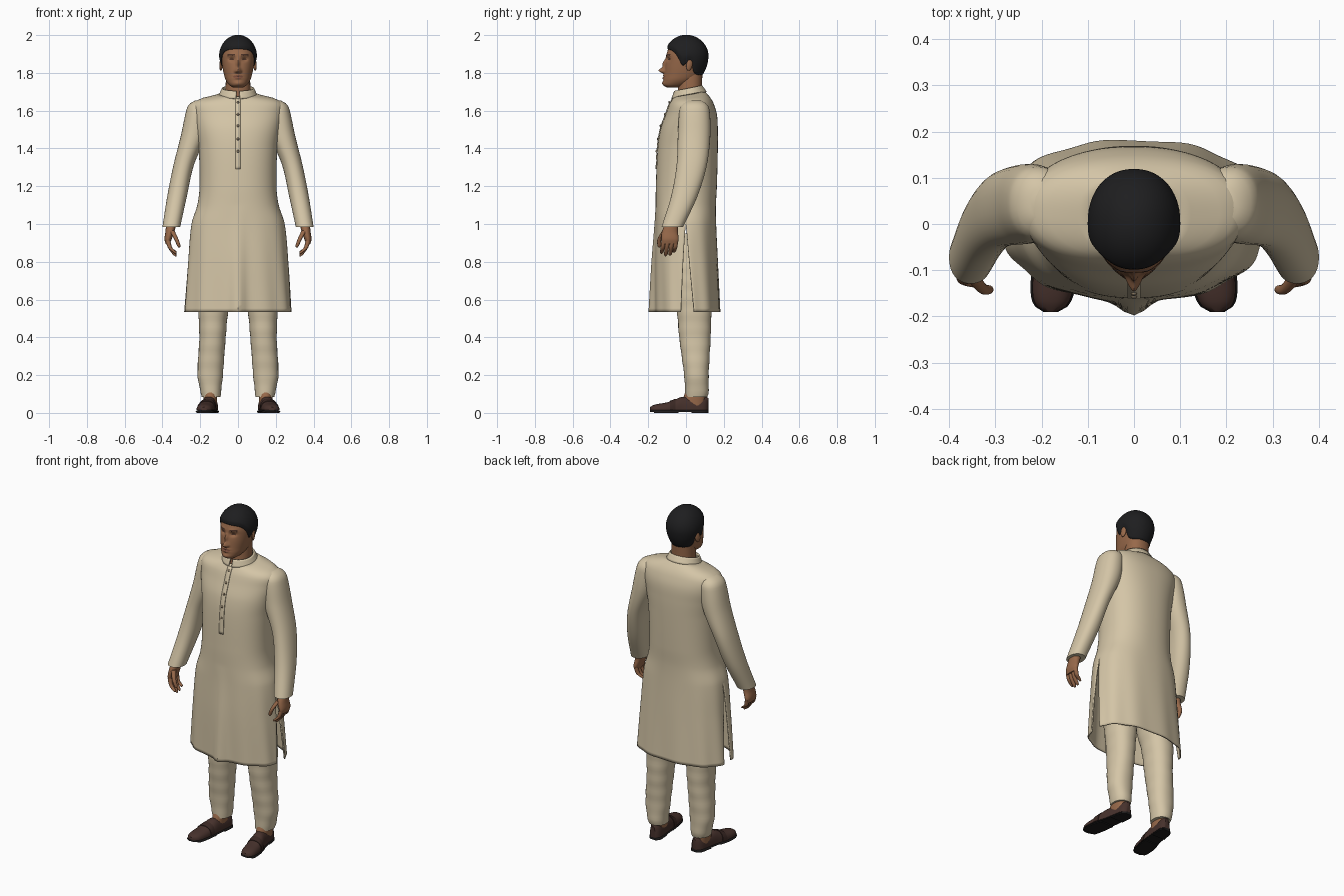
import bpy, bmesh
from math import sin, cos, pi, exp, sqrt, radians
from mathutils import Matrix

cube = bpy.data.objects.get("Cube")
if cube:
    bpy.data.objects.remove(cube, do_unlink=True)


def material(name, r, g, b):
    m = bpy.data.materials.new(name)
    m.use_nodes = True
    m.diffuse_color = (r, g, b, 1)
    shader = m.node_tree.nodes["Principled BSDF"]
    shader.inputs["Base Color"].default_value = (r, g, b, 1)
    shader.inputs["Roughness"].default_value = 0.8
    return m


CLOTH = material("cream cloth", .66, .56, .385)
SKIN = material("brown skin", .31, .14, .068)
LIP = material("lip", .22, .085, .05)
BROW = material("brow and eye", .07, .032, .02)
HAIR = material("black hair", .013, .013, .014)
SHOE = material("brown leather", .062, .031, .025)
STRAP = material("dark leather", .042, .021, .017)
SOLE = material("black sole", .012, .011, .011)
BUTTON = material("button", .25, .19, .12)


def finish(name, bm, mats, thick=0, angle=45):
    bmesh.ops.remove_doubles(bm, verts=bm.verts, dist=1e-5)
    bmesh.ops.recalc_face_normals(bm, faces=bm.faces)
    for f in bm.faces:
        f.smooth = True
    me = bpy.data.meshes.new(name)
    bm.to_mesh(me)
    bm.free()
    me.set_sharp_from_angle(angle=radians(angle))
    ob = bpy.data.objects.new(name, me)
    bpy.context.scene.collection.objects.link(ob)
    for m in mats:
        me.materials.append(m)
    if thick:
        mod = ob.modifiers.new("thickness", "SOLIDIFY")
        mod.thickness, mod.offset = thick, 0
    return ob


def bridge(bm, rings, loop=True, caps=True):
    """Join a list of point rings with quads."""
    vs = [[bm.verts.new(p) for p in r] for r in rings]
    n = len(vs[0])
    for a, b in zip(vs, vs[1:]):
        for i in range(n if loop else n - 1):
            j = (i + 1) % n
            bm.faces.new((a[i], a[j], b[j], b[i]))
    if caps:
        bm.faces.new(vs[0])
        bm.faces.new(vs[-1])


def at(rows, t):
    """Smooth lookup in a table whose rows start with an increasing key."""
    t = min(max(t, rows[0][0]), rows[-1][0])
    k = next(i for i in range(len(rows) - 1) if t <= rows[i + 1][0])
    a, b = rows[k], rows[k + 1]
    p, q = rows[max(k - 1, 0)], rows[min(k + 2, len(rows) - 1)]
    h = b[0] - a[0]
    u = (t - a[0]) / h
    out = []
    for i in range(1, len(a)):
        ma = (b[i] - p[i]) / (b[0] - p[0]) * h
        mb = (q[i] - a[i]) / (q[0] - a[0]) * h
        out.append(a[i] + ma * u + (3 * (b[i] - a[i]) - 2 * ma - mb) * u * u
                   + (2 * (a[i] - b[i]) + ma + mb) * u ** 3)
    return out


def power(v, p):
    return abs(v) ** (2 / p) * (1 if v >= 0 else -1)


def span(a, b, n):
    return [a + (b - a) * i / (n - 1) for i in range(n)]


def limb(name, mat, rows, side=1, steps=24, cols=32, p=2.2, wrinkle=0):
    """Loft of level ovals: rows are (z, centre x, centre y, radius x, radius y)."""
    rings = []
    for z in span(rows[0][0], rows[-1][0], steps):
        cx, cy, rx, ry = at(rows, z)
        k = 1 + wrinkle * sin(z * 75)
        rings.append([(side * (cx + rx * k * power(cos(a), p)), cy + ry * k * power(sin(a), p), z)
                      for a in (2 * pi * i / cols for i in range(cols))])
    bm = bmesh.new()
    bridge(bm, rings)
    return finish(name, bm, [mat])


# Tunic: rows are (z, half width, front y, back y, tilt of the ring)
TUNIC = [(.535, .282, -.163, .178, 0), (.8, .262, -.163, .165, 0), (1, .243, -.158, .156, 0),
         (1.1, .212, -.157, .155, 0), (1.2, .2, -.156, .16, 0), (1.4, .205, -.147, .165, 0),
         (1.5, .22, -.132, .165, 0), (1.58, .235, -.104, .16, 0), (1.635, .233, -.085, .142, .03),
         (1.66, .19, -.072, .124, .08), (1.675, .115, -.066, .105, .15), (1.685, .085, -.06, .092, .2)]


def tunic_point(a, z):
    rx, front, back, tilt = at(TUNIC, z)
    low = min(max((1.1 - z) / .55, 0), 1)
    cy, ry = (front + back) / 2, (back - front) / 2
    k = 1 + .014 * low * sin(11 * a + 2 * z)
    x, y = rx * k * power(cos(a), 2.3), cy + ry * k * power(sin(a), 2.3)
    if sin(a) < 0:
        y -= .03 * low * exp(-(x / .035) ** 2)
    return x, y, z + tilt * y


bm = bmesh.new()
levels = span(.535, 1.0, 26) + span(1.0, 1.685, 60)[1:]
for start in (pi, 0):
    sheet = []
    for z in levels:
        slit = .16 * max(0, 1 - z) / .465
        sheet.append([tunic_point(a, z) for a in span(start + slit, start + pi - slit, 61)])
    bridge(bm, sheet, loop=False, caps=False)
finish("tunic", bm, [CLOTH], thick=.007)

# Standing collar, open at the front
bm = bmesh.new()
rings = []
for t in span(0, 1, 5):
    rx, ry = .098 - .016 * t, .09 - .019 * t
    ring = []
    for a in span(-pi / 2 + .1, 1.5 * pi - .1, 49):
        y = .016 - .004 * t + ry * sin(a)
        ring.append((rx * cos(a), y, 1.677 + .038 * t + .2 * y))
    rings.append(ring)
bridge(bm, rings, loop=False, caps=False)
finish("collar", bm, [CLOTH], thick=.008)

# Button placket and buttons
bm = bmesh.new()
bridge(bm, [[(x, tunic_point(-pi / 2, z)[1] - .006, tunic_point(-pi / 2, z)[2])
             for x in (-.014, 0, .014)] for z in span(1.29, 1.672, 24)], loop=False, caps=False)
finish("placket", bm, [CLOTH], thick=.004)
bm = bmesh.new()
for z in (1.645, 1.58, 1.52, 1.45, 1.385):
    y = tunic_point(-pi / 2, z)[1] - .009
    bmesh.ops.create_uvsphere(bm, u_segments=12, v_segments=8, radius=.007,
                              matrix=Matrix.Translation((0, y, z)) @ Matrix.Diagonal((1, .6, 1, 1)))
finish("buttons", bm, [BUTTON])

# Neck and head: skull rows are (z, half width, front y, back y)
limb("neck", SKIN, [(1.62, 0, .02, .07, .068), (1.7, 0, .02, .066, .064), (1.8, 0, .025, .064, .062)])
SKULL = [(1.722, .026, -.1, -.04), (1.735, .046, -.118, .01), (1.76, .064, -.119, .055),
         (1.79, .074, -.115, .085), (1.83, .082, -.111, .1), (1.88, .088, -.104, .108), (2, .088, -.104, .108)]
# Facial relief: (x, z, depth, spread x, spread z), mirrored in x
RELIEF = [(0, 1.813, .031, .012, .014), (0, 1.85, .016, .009, .024), (.012, 1.808, .009, .008, .008),
          (.034, 1.872, -.011, .016, .011), (.03, 1.895, .005, .022, .008), (0, 1.786, .006, .022, .005),
          (0, 1.772, .007, .019, .006), (0, 1.745, .006, .02, .012)]


def skull_point(a, z):
    rx, front, back = at(SKULL, z)
    dome = sqrt(max(0, 1 - (max(0, z - 1.88) / .115) ** 2))
    cy = (front + back) / 2
    return rx * dome * power(cos(a), 2.15), cy + (back - front) / 2 * dome * power(sin(a), 2.15), z


def face_point(a, z):
    x, y, z = skull_point(a, z)
    if y < -.04:
        y -= sum(d * exp(-((abs(x) - px) / sx) ** 2 - ((z - pz) / sz) ** 2) for px, pz, d, sx, sz in RELIEF)
    return x, y, z


bm = bmesh.new()
heights = span(1.722, 1.88, 64) + [1.88 + .115 * sin(u) for u in span(0, pi / 2, 28)][1:]
bridge(bm, [[face_point(2 * pi * i / 144, z) for i in range(144)] for z in heights[:-1]])
head = finish("head", bm, [SKIN, LIP, BROW])
for f in head.data.polygons:
    x, y, z = f.center
    x = abs(x)
    if y < -.05:
        if (x / .025) ** 2 + ((z - 1.779) / .011) ** 2 < 1:
            f.material_index = 1
        elif ((x - .034) / .013) ** 2 + ((z - 1.871) / .004) ** 2 < 1:
            f.material_index = 2
        elif abs(z - 1.896 + (x - .035) ** 2 * 8) < .004 and .016 < x < .056:
            f.material_index = 2

# Hair cap rising from a hairline keyed by direction, front to back
HAIRLINE = [(-1, 1.925), (-.75, 1.918), (-.5, 1.9), (-.3, 1.868), (-.1, 1.838), (.08, 1.855),
            (.28, 1.845), (.45, 1.805), (.7, 1.79), (1, 1.785)]


def hair_point(a, t):
    base = at(HAIRLINE, sin(a))[0]
    x, y, z = skull_point(a, base + (1.995 - base) * sin(t * pi / 2))
    k = min(1, .25 + 5 * t)
    return x * (1 + .12 * k), .003 + (y - .003) * (1 + .09 * k), z + .005 * k


bm = bmesh.new()
bridge(bm, [[hair_point(2 * pi * i / 96, t) for i in range(96)] for t in span(0, 1, 30)], caps=False)
finish("hair", bm, [HAIR], thick=.003)

# Shoes: rows are (y, centre x, half width, top z)
FOOT = [(-.19, .18, .012, .03), (-.18, .179, .03, .038), (-.155, .177, .042, .046), (-.1, .17, .047, .056),
        (-.05, .161, .044, .074), (-.02, .155, .041, .085), (.05, .145, .038, .08), (.1, .139, .032, .086),
        (.118, .137, .014, .08)]


def shoe_part(name, mat, side, y0, y1, grow=0.0, base=.014, top=None):
    rings = []
    for y in span(y0, y1, 28):
        cx, w, h = at(FOOT, y)
        h = (top or h + grow) - base
        rings.append([(side * (cx + (w + grow) * power(cos(a), 2.4)), y, base + h * max(0, power(sin(a), 2.4)))
                      for a in (2 * pi * i / 32 for i in range(32))])
    bm = bmesh.new()
    bridge(bm, rings)
    return finish(name, bm, [mat])


ARM = [(.985, .353, -.072, .047, .057), (1.15, .322, -.008, .052, .07), (1.31, .288, .03, .054, .08),
       (1.47, .235, .043, .067, .086), (1.6, .21, .045, .064, .08), (1.635, .205, .045, .053, .066),
       (1.655, .2, .045, .025, .035)]
LEG = [(.085, .142, .055, .05, .058), (.11, .144, .058, .054, .062), (.2, .147, .055, .067, .065),
       (.4, .135, .047, .07, .083), (.55, .13, .042, .08, .092), (.75, .11, .02, .1, .11), (.95, .09, .01, .1, .11)]
PALM = [(.893, .372, -.085, .011, .04), (.92, .37, -.085, .019, .046), (.96, .36, -.085, .024, .042),
        (1.01, .353, -.072, .027, .034)]
THUMB = [(.876, .312, -.142, .004, .004), (.884, .313, -.142, .009, .009), (.92, .327, -.14, .011, .011),
         (.965, .35, -.112, .014, .014)]

for side, word in ((1, "left"), (-1, "right")):
    limb(word + "_sleeve", CLOTH, ARM, side, steps=44)
    limb(word + "_trouser_leg", CLOTH, LEG, side, steps=50, wrinkle=.012)
    limb(word + "_ankle", SKIN, [(.04, .147, .04, .034, .06), (.09, .146, .045, .036, .056),
                                 (.14, .145, .055, .035, .045)], side)
    limb(word + "_palm", SKIN, PALM, side)
    limb(word + "_thumb", SKIN, THUMB, side, cols=16)
    # Fingers curl inward
    for i, y in enumerate((-.118, -.096, -.073, -.052)):
        tip = (.842, .829, .832, .848)[i]
        limb(f"{word}_finger_{i + 1}", SKIN,
             [(tip, .33, y - .012, .003, .003), (tip + .007, .334, y - .011, .009, .009),
              (.872, .358, y - .006, .011, .011), (.912, .371, y, .012, .012)], side, steps=14, cols=14)
    # Ear
    bm = bmesh.new()
    place = Matrix.Translation((side * .09, .018, 1.842)) @ Matrix.Rotation(side * .3, 4, "Z") \
        @ Matrix.Rotation(-.2, 4, "X") @ Matrix.Diagonal((.008, .017, .031, 1))
    bmesh.ops.create_uvsphere(bm, u_segments=20, v_segments=14, radius=1, matrix=place)
    finish(word + "_ear", bm, [SKIN])
    # Loafer
    shoe_part(word + "_shoe", SHOE, side, -.19, .118)
    shoe_part(word + "_shoe_strap", STRAP, side, -.085, -.055, grow=.003)
    shoe_part(word + "_sole", SOLE, side, -.19, .118, grow=.004, base=.006, top=.018)
    shoe_part(word + "_heel", SOLE, side, .03, .118, grow=.003, base=0, top=.016)
    shoe_part(word + "_front_sole", SOLE, side, -.17, -.04, grow=.001, base=0, top=.016)
